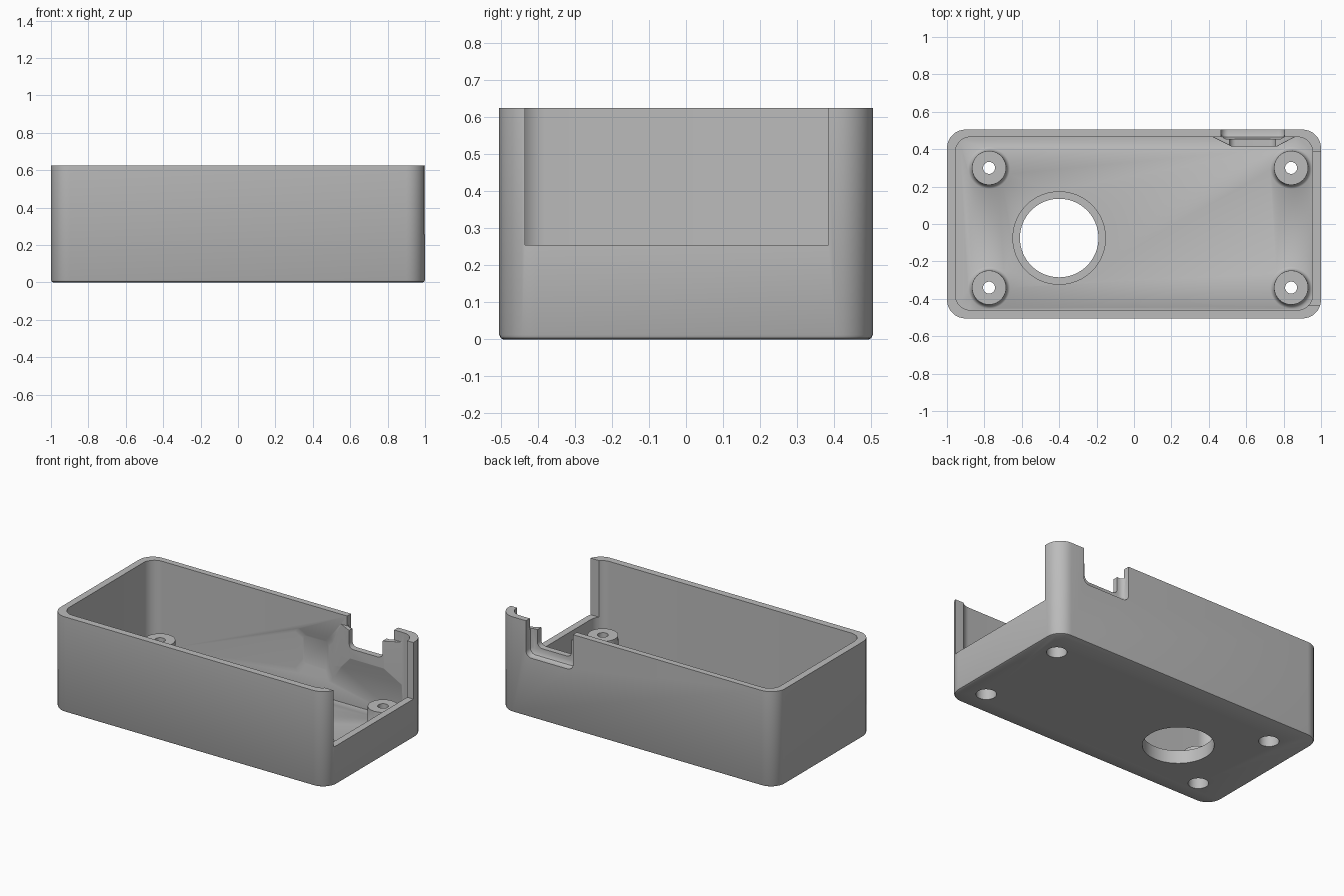
import bpy, bmesh, math

cube = bpy.data.objects.get("Cube")
if cube:
    bpy.data.objects.remove(cube, do_unlink=True)

grey = bpy.data.materials.new("light grey plastic")
grey.use_nodes = True
colour = (0.5, 0.5, 0.5, 1)
grey.diffuse_color = colour
grey.node_tree.nodes["Principled BSDF"].inputs["Base Color"].default_value = colour


def rounded(a0, a1, b0, b1, r, steps=8):
    """Rounded rectangle between two corners."""
    points = []
    corners = [(a1 - r, b1 - r), (a0 + r, b1 - r), (a0 + r, b0 + r), (a1 - r, b0 + r)]
    for q, (ca, cb) in enumerate(corners):
        for i in range(steps + 1):
            t = (q + i / steps) * math.pi / 2
            points.append((ca + r * math.cos(t), cb + r * math.sin(t)))
    return points


def circle(x, y, r, steps=64):
    return [(x + r * math.cos(i * math.tau / steps), y + r * math.sin(i * math.tau / steps))
            for i in range(steps)]


def loft(name, sections, axis="z"):
    """Closed solid through (height, outline) sections along z or y."""
    bm = bmesh.new()
    rings = []
    for h, outline in sections:
        rings.append([bm.verts.new((a, b, h) if axis == "z" else (a, h, b)) for a, b in outline])
    n = len(rings[0])
    for low, high in zip(rings, rings[1:]):
        for i in range(n):
            j = (i + 1) % n
            bm.faces.new((low[i], low[j], high[j], high[i]))
    bm.faces.new(rings[0])
    bm.faces.new(rings[-1])
    bmesh.ops.recalc_face_normals(bm, faces=bm.faces)
    mesh = bpy.data.meshes.new(name)
    bm.to_mesh(mesh)
    bm.free()
    mesh.materials.append(grey)
    ob = bpy.data.objects.new(name, mesh)
    bpy.context.collection.objects.link(ob)
    return ob


def combine(tool, operation):
    """Merge a helper solid into the case, then discard it."""
    bpy.context.view_layer.objects.active = case
    mod = case.modifiers.new(tool.name, "BOOLEAN")
    mod.operation = operation
    mod.solver = "EXACT"
    mod.object = tool
    bpy.ops.object.modifier_apply(modifier=mod.name)
    bpy.data.objects.remove(tool, do_unlink=True)


X, Y, TOP, FLOOR = 1.0, 0.505, 0.625, 0.05


def outer(inset):
    return rounded(-X + inset, X - inset, -Y + inset, Y - inset, 0.1 - inset)


# Outer shell with a softened bottom edge, hollowed out
case = loft("case", [(0, outer(0.012)), (0.004, outer(0.004)), (0.012, outer(0)), (TOP, outer(0))])
inside = rounded(-0.955, 0.955, -0.46, 0.465, 0.08)
combine(loft("cavity", [(FLOOR, inside), (1, inside)]), "DIFFERENCE")

# Thickened wall behind the cable port
combine(loft("port_boss", [
    (0.485, rounded(0.42, 0.86, 0.28, 0.56, 0.003)),
    (0.465, rounded(0.42, 0.86, 0.28, 0.56, 0.003)),
    (0.415, rounded(0.52, 0.765, 0.38, 0.56, 0.003))], "y"), "UNION")

# Raised rim of the round floor opening
rim = circle(-0.4, -0.075, 0.25)
combine(loft("rim", [(0.02, rim), (0.085, rim)]), "UNION")

# Screw posts with a flared foot
posts = [(x, y) for x in (-0.775, 0.84) for y in (-0.34, 0.3)]
for x, y in posts:
    combine(loft("post", [(0.02, circle(x, y, 0.112)), (FLOOR, circle(x, y, 0.112)),
                          (FLOOR + 0.006, circle(x, y, 0.102)),
                          (FLOOR + 0.02, circle(x, y, 0.093)),
                          (0.2, circle(x, y, 0.091))]), "UNION")

# Screw holes, wide from below and narrow at the top
for x, y in posts:
    wide, narrow = circle(x, y, 0.06), circle(x, y, 0.032)
    combine(loft("screw_hole", [(-0.1, wide), (0.14, wide), (0.1401, narrow), (0.4, narrow)]),
            "DIFFERENCE")

# Round floor opening
opening = circle(-0.4, -0.075, 0.21)
combine(loft("opening", [(-0.1, opening), (0.3, opening)]), "DIFFERENCE")

# Cable port: outer pocket, upper step and through slot
combine(loft("port_pocket", [(0.455, rounded(0.49, 0.785, 0.415, 0.9, 0.03)),
                             (0.465, rounded(0.473, 0.8, 0.397, 0.9, 0.035)),
                             (0.48, rounded(0.465, 0.805, 0.39, 0.9, 0.04)),
                             (0.6, rounded(0.465, 0.805, 0.39, 0.9, 0.04))], "y"), "DIFFERENCE")
for name, outline in [("port_step", rounded(0.465, 0.805, 0.56, 0.9, 0.004)),
                      ("port_slot", rounded(0.51, 0.757, 0.445, 0.9, 0.035))]:
    combine(loft(name, [(0.35, outline), (0.6, outline)], "y"), "DIFFERENCE")

# Shallow relief on the inner back wall
combine(loft("wall_relief", [(0.45, rounded(0.09, 0.36, 0.16, 0.45, 0.03)),
                             (0.465, rounded(0.09, 0.36, 0.16, 0.45, 0.03)),
                             (0.485, rounded(0.13, 0.32, 0.22, 0.41, 0.03))], "y"), "DIFFERENCE")

# Open end on the left side
end = rounded(0.87, 1.2, -0.435, 0.385, 0.001)
combine(loft("end_cut", [(0.255, end), (1, end)]), "DIFFERENCE")

case.select_set(True)
bpy.context.view_layer.objects.active = case
bpy.ops.object.shade_smooth_by_angle(angle=math.radians(32))
